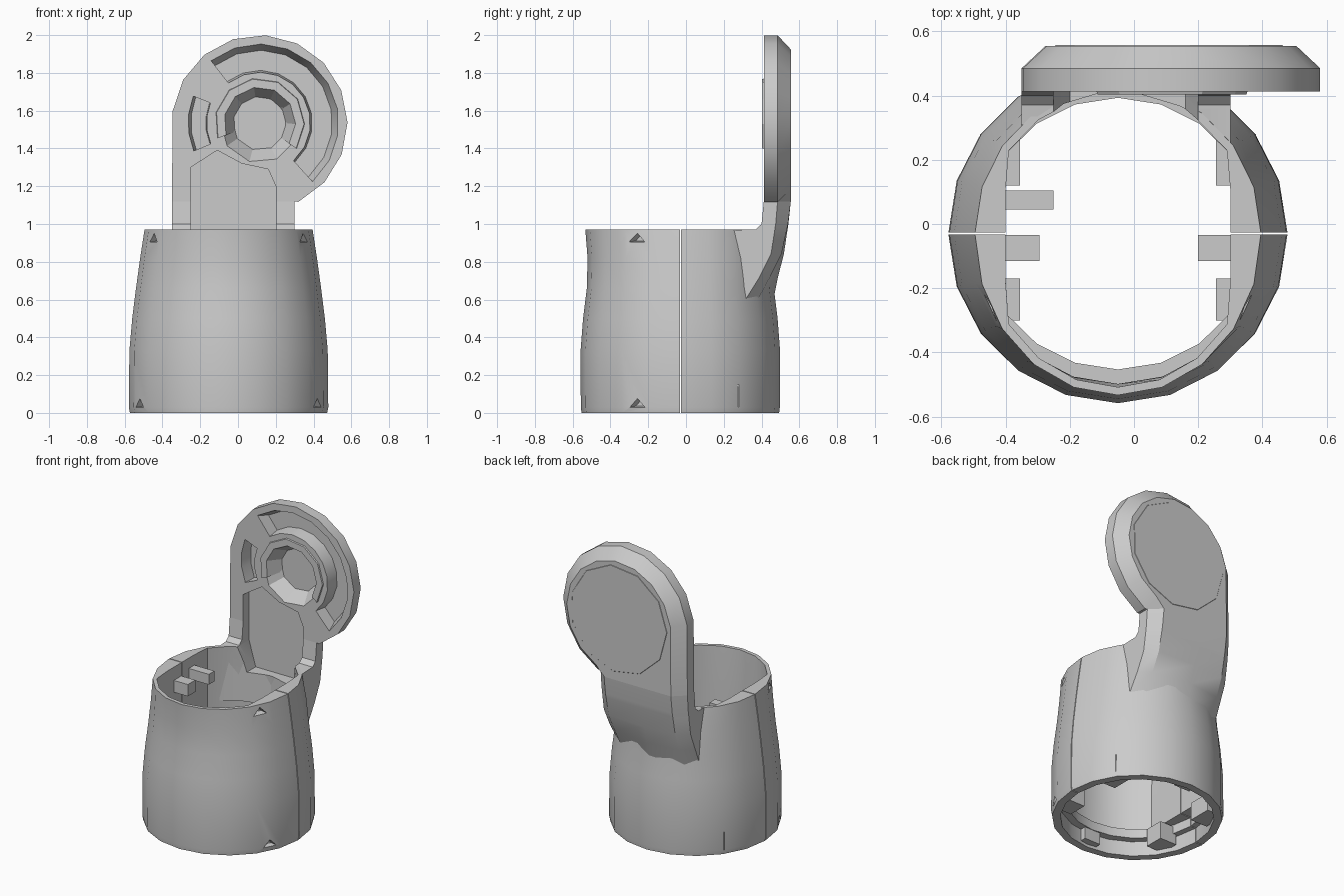
import bpy, bmesh
from math import sin, cos, radians, pi
from mathutils import Vector

if "Cube" in bpy.data.objects:
    bpy.data.objects.remove(bpy.data.objects["Cube"])

grey = bpy.data.materials.new("plain_grey")
grey.use_nodes = True
COLOUR = (0.6, 0.6, 0.6, 1)
grey.diffuse_color = COLOUR
grey.node_tree.nodes["Principled BSDF"].inputs["Base Color"].default_value = COLOUR

AX, AY = -0.05, -0.03      # sleeve axis
DX, DZ = 0.115, 1.535      # disc centre
R = 0.465


def loft(name, rings, wrap=False):
    """Skin rings of points; wrap joins last ring to first, with end caps across the rings."""
    bm = bmesh.new()
    vs = [[bm.verts.new(p) for p in ring] for ring in rings]
    n, m = len(vs), len(vs[0])
    for i in range(n if wrap else n - 1):
        a, b = vs[i], vs[(i + 1) % n]
        for j in range(m - 1 if wrap else m):
            k = (j + 1) % m
            bm.faces.new((a[j], a[k], b[k], b[j]))
    if wrap:
        bm.faces.new([r[0] for r in vs])
        bm.faces.new([r[-1] for r in vs])
    else:
        bm.faces.new(vs[0])
        bm.faces.new(vs[-1])
    bmesh.ops.recalc_face_normals(bm, faces=bm.faces)
    me = bpy.data.meshes.new(name)
    bm.to_mesh(me)
    bm.free()
    ob = bpy.data.objects.new(name, me)
    bpy.context.collection.objects.link(ob)
    me.materials.append(grey)
    return ob


def box(name, x0, x1, y0, y1, z0, z1):
    return loft(name, [[(x0, y0, z), (x1, y0, z), (x1, y1, z), (x0, y1, z)] for z in (z0, z1)])


def activate(ob):
    bpy.ops.object.select_all(action='DESELECT')
    ob.select_set(True)
    bpy.context.view_layer.objects.active = ob


def cut(ob, cutters):
    for c in cutters:
        c.hide_render = True
        mod = ob.modifiers.new("cut", 'BOOLEAN')
        mod.operation, mod.solver, mod.object = 'DIFFERENCE', 'EXACT', c
        activate(ob)
        bpy.ops.object.modifier_apply(modifier=mod.name)


def smooth(ob, angle=28):
    activate(ob)
    bpy.ops.object.shade_smooth_by_angle(angle=radians(angle))


def polar(r, a, y):
    return (DX + r * cos(radians(a)), y, DZ + r * sin(radians(a)))


# Sleeve halves: outer wall up, inner wall down, with flat inner sides
WALL = [(0, .522, .52), (.03, .528, .524), (.33, .525, .525), (.5, .51, .512),
        (.66, .49, .492), (.82, .468, .488), (.97, .445, .50),
        (.97, .42, .475), (.55, .45, .465), (.16, .47, .475),
        (.16, .43, .42), (.1, .43, .42), (.1, .47, .47), (0, .47, .47)]


def half_sleeve(name, side):
    rings = []
    for i, (z, rx, ry) in enumerate(WALL):
        if side > 0 and i in (6, 7):
            ry -= .04
        lim = .35 if 7 <= i <= 9 else 1
        ring = []
        for j in range(11):
            a = pi * j / 10
            x = max(-lim, min(lim, rx * cos(a)))
            ring.append((AX + x, AY + side * (.003 + ry * sin(a)), z))
        rings.append(ring)
    return loft(name, rings, wrap=True)


front_half = half_sleeve("sleeve_front_half", -1)
back_half = half_sleeve("sleeve_back_half", 1)

# Triangular notches on the front half
notches = []
for sx in (-1, 1):
    for x, z in ((.40, .92), (.475, .045)):
        bpy.ops.mesh.primitive_cone_add(vertices=3, radius1=.08, radius2=.03, depth=.08,
                                        location=(AX + sx * x, AY - .23, z))
        c = bpy.context.object
        c.rotation_euler = Vector((-sx * .9, .45, 0)).to_track_quat('Z', 'Y').to_euler()
        c.scale.y = .6
        notches.append(c)
cut(front_half, notches)

# Strap growing out of the sleeve: z, left and right shoulder y, left, mid and right back y,
# and the front y above the sleeve rim (0 below it, where the front hides in the wall)
strap_rows = []
for z, sl, sr, bl, bm_, br, front_y in (
        (.60, .315, .35, .38, .463, .41, 0), (.72, .39, .40, .445, .487, .46, 0),
        (.84, .45, .45, .505, .518, .508, 0), (.968, .47, .47, .533, .537, .533, 0),
        (.972, .47, .47, .534, .538, .534, .37), (1.0, .475, .475, .54, .542, .54, .40),
        (1.12, .485, .485, .555, .555, .555, .412)):
    front = [(-.35, .30), (-.25, .365), (-.05, .425), (.2, .35), (.30, .25)]
    row = [(x, front_y or y, z) for x, y in front]
    row += [(.30, sl, z), (.225, bl, z), (-.05, bm_, z), (-.275, br, z), (-.35, sr, z)]
    strap_rows.append(row)
strap = loft("strap", strap_rows)

# Disc head: round with one straight side running into the strap
angles = [-64 + 236 * i / 11 for i in range(12)]


def head_ring(y, inset):
    ring = [polar(R - inset, a, y) for a in angles]
    return ring + [(-.35 + inset, y, 1.12), (.30 - inset, y, 1.12)]


head = loft("disc_head", [head_ring(.412, 0), head_ring(.485, 0), head_ring(.555, .075)])


def sector(r0, r1, a0, a1, depth, taper, n=9):
    """Tapered arc-shaped cutter."""
    rows = []
    for y, t in ((.38, 0), (depth, taper)):
        arc = [a0 + (a1 - a0) * i / n for i in range(n + 1)]
        rows.append([polar(r1 - t, a, y) for a in arc] +
                    [polar(r0 + t * .3, a, y) for a in reversed(arc)])
    return loft("cutter", rows)


def cone_ring(r, y, n=9):
    return [polar(r, 15 + 360 * i / n, y) for i in range(n)]


channel_shape = ((-.2, .8), (-.25, .97), (-.25, 1.3), (-.11, 1.39), (.02, 1.32),
                 (.16, 1.29), (.20, 1.2), (.20, .97), (.16, .8))
channel = loft("cutter", [[(x, y, z) for x, z in channel_shape] for y in (.25, .475)])
groove = sector(.265, .43, -48, 128, .50, .045)
pocket = sector(.28, .385, 158, 203, .49, .02, 3)
hub_hole = loft("cutter", [cone_ring(.235, .38), cone_ring(.145, .50)])
cut(head, [groove, pocket, channel, hub_hole])
cut(strap, [channel])
cut(back_half, [channel])
for c in notches + [groove, pocket, channel, hub_hole]:
    bpy.data.objects.remove(c)

# Raised lip around the hub, open toward the strap
lip_rows = []
for r, y in ((.19, .403), (.235, .403), (.25, .45), (.165, .50), (.14, .50)):
    lip_rows.append([polar(r, -35 + 235 * i / 7, y) for i in range(8)])
loft("hub_lip", lip_rows, wrap=True)

# Slim cover on the back of the disc
loft("back_cover", [cone_ring(.365, .552, 11), cone_ring(.36, .557, 11)])

# Inner pegs on the flat side walls
box("left_front_peg", .20, .31, -.115, -.035, .80, .88)
box("right_front_peg", -.41, -.295, -.115, -.035, .80, .88)
box("right_back_peg", -.41, -.25, .045, .105, .83, .90)

# Locking tabs inside the lower rim
for x0, x1, side in ((-.48, -.355, "right"), (.255, .38, "left")):
    box(side + "_back_tab", x0, x1, .12, .28, .03, .15)
    box(side + "_front_tab", x0, x1, -.30, -.17, .03, .15)
box("front_tab", -.11, .01, -.51, -.455, .02, .15)
box("back_tab", -.11, .01, .395, .45, .02, .15)

for ob in (front_half, back_half, strap, head):
    smooth(ob)
